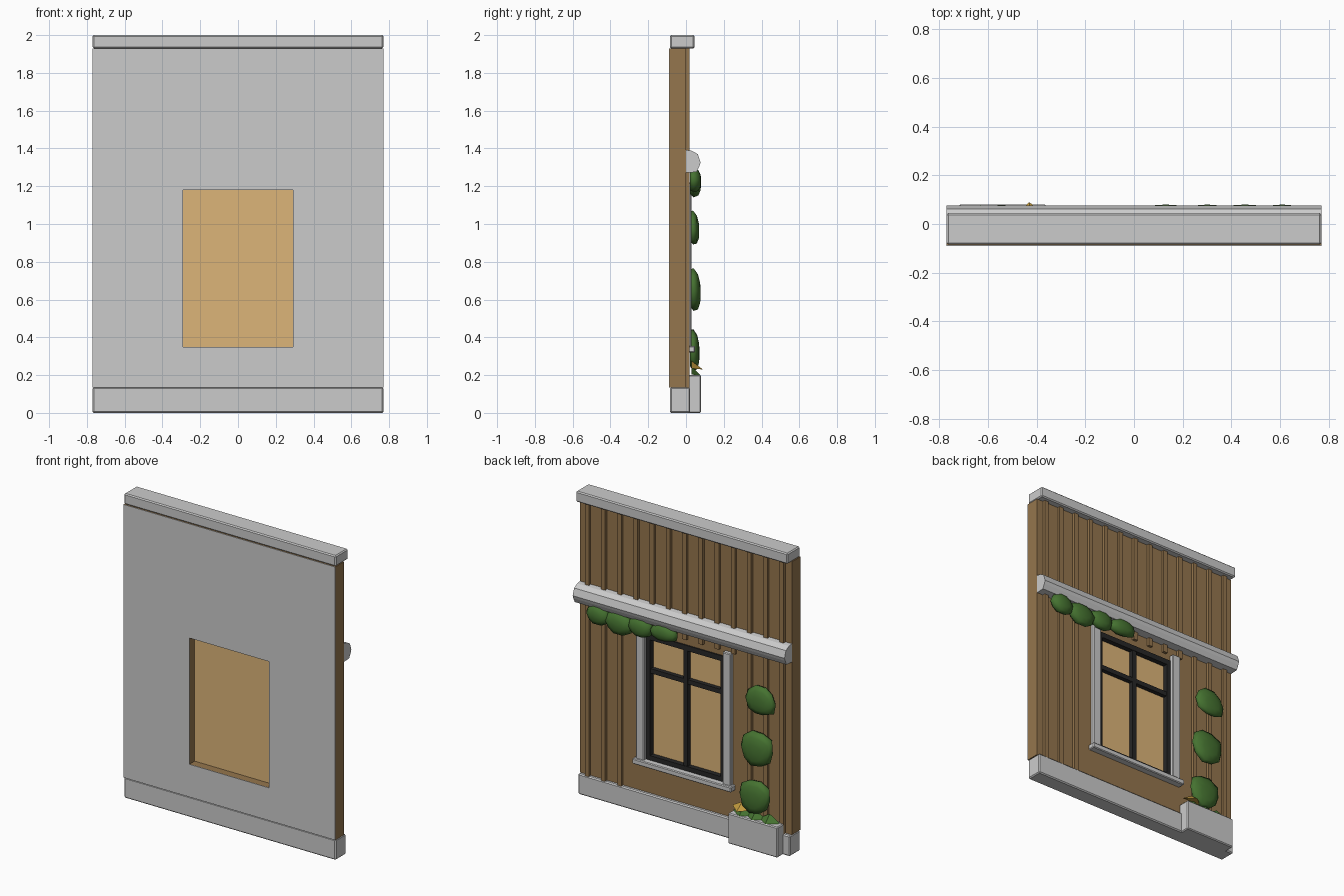
import bpy, bmesh, math, random

if "Cube" in bpy.data.objects:
    bpy.data.objects.remove(bpy.data.objects["Cube"])
random.seed(4)


def mat(name, c):
    m = bpy.data.materials.new(name)
    m.diffuse_color = (*c, 1)
    m.use_nodes = True
    m.node_tree.nodes["Principled BSDF"].inputs["Base Color"].default_value = m.diffuse_color
    return m


WOOD = mat("wood", (0.30, 0.18, 0.075))
GLASS = mat("pane", (0.72, 0.46, 0.19))
DARK = mat("dark_frame", (0.02, 0.02, 0.02))
LEAF = mat("leaf", (0.06, 0.17, 0.03))
GOLD = mat("gold_leaf", (0.55, 0.33, 0.05))


def finish(name, bm, m=None, smooth=False):
    bmesh.ops.recalc_face_normals(bm, faces=bm.faces)
    me = bpy.data.meshes.new(name)
    bm.to_mesh(me)
    bm.free()
    ob = bpy.data.objects.new(name, me)
    bpy.context.collection.objects.link(ob)
    if m:
        me.materials.append(m)
    if smooth:
        me.polygons.foreach_set("use_smooth", [True] * len(me.polygons))
    return ob


def box(name, x, y, z, m=None, bevel=0):
    bm = bmesh.new()
    bmesh.ops.create_cube(bm, size=1)
    for v in bm.verts:
        v.co = [r[0] if c < 0 else r[1] for r, c in zip((x, y, z), v.co)]
    if bevel:
        bmesh.ops.bevel(bm, geom=bm.edges[:], offset=bevel, segments=1, affect='EDGES')
    return finish(name, bm, m)


def plate(name, outer, inner, y0, y1, m=None):
    """Rectangular plate with a rectangular hole; rectangles are half-width, z0, z1."""
    bm = bmesh.new()
    loops = []
    for hw, z0, z1 in (outer, inner):
        for y in (y0, y1):
            loops.append([bm.verts.new((x, y, z)) for x, z in
                          ((-hw, z0), (hw, z0), (hw, z1), (-hw, z1))])
    of, ob, nf, nb = loops
    for a, b in ((of, nf), (ob, nb), (of, ob), (nf, nb)):
        for i in range(4):
            j = (i + 1) % 4
            bm.faces.new((a[i], a[j], b[j], b[i]))
    return finish(name, bm, m)


def clump(name, x, z, w, h, depth=0.055, drop=0.15, m=LEAF):
    """Domed leaf cluster against the back of the wall."""
    bm = bmesh.new()
    n = 10
    jit = [random.uniform(0.88, 1.08) for _ in range(n)]
    rings = []
    for s, d in ((0.85, 0.0), (1.0, 0.35), (0.82, 0.75), (0.45, 0.95)):
        rings.append([bm.verts.new((
            x + w / 2 * s * jit[i] * math.cos(math.tau * i / n),
            0.02 + depth * d,
            z + h / 2 * (s * jit[i] * math.sin(math.tau * i / n) - drop * d)))
            for i in range(n)])
    for a, b in zip(rings, rings[1:]):
        for i in range(n):
            j = (i + 1) % n
            bm.faces.new((a[i], a[j], b[j], b[i]))
    bm.faces.new(rings[0])
    tip = bm.verts.new((x, 0.02 + depth, z - h / 2 * drop))
    for i in range(n):
        bm.faces.new((rings[-1][i], rings[-1][(i + 1) % n], tip))
    return finish(name, bm, m, True)


# Wall with window opening
opening = (0.29, 0.35, 1.18)
plate("plaster_face", (0.77, 0.135, 1.93), opening, -0.09, -0.087)
plate("wood_wall", (0.77, 0.135, 1.93), opening, -0.087, 0.0, WOOD)

# Cap and base trims
box("top_cap", (-0.77, 0.77), (-0.085, 0.045), (1.93, 2.0), bevel=0.007)
box("base_trim", (-0.77, 0.77), (-0.085, 0.022), (0, 0.135), bevel=0.007)

# Vertical battens, shortened over the window
for i in range(13):
    x = -0.708 + i * 0.118
    z0 = 1.22 if abs(x) < 0.4 else 0.13
    box(f"batten_{i}", (x - 0.015, x + 0.015), (-0.002, 0.018), (z0, 1.93), WOOD)

# Window pane, dark frame and bars
box("window_pane", (-0.29, 0.29), (-0.035, -0.025), (0.35, 1.18), GLASS)
plate("window_frame", opening, (0.255, 0.385, 1.145), -0.025, 0.008, DARK)
box("mullion", (-0.015, 0.015), (-0.025, 0.005), (0.38, 1.15), DARK)
box("transom", (-0.26, 0.26), (-0.025, 0.003), (0.925, 0.955), DARK)

# Side casings and sill
for s, n in ((-1, "left"), (1, "right")):
    box(f"casing_{n}", sorted((s * 0.285, s * 0.345)), (-0.002, 0.03),
        (0.35, 1.22), bevel=0.005)
box("window_sill", (-0.36, 0.36), (-0.002, 0.048), (0.32, 0.355), bevel=0.005)

# Rounded canopy ledge
bm = bmesh.new()
prof = [(0, 1.272), (0.055, 1.275), (0.07, 1.305), (0.077, 1.325),
        (0.062, 1.37), (0.03, 1.388), (0, 1.392)]
ends = [[bm.verts.new((x, y, z)) for y, z in prof] for x in (-0.77, 0.77)]
for e in ends:
    bm.faces.new(e)
for i in range(len(prof)):
    j = (i + 1) % len(prof)
    bm.faces.new((ends[0][i], ends[0][j], ends[1][j], ends[1][i]))
finish("canopy_ledge", bm)

# Planter box
box("planter", (-0.72, -0.36), (0.0, 0.08), (0, 0.2), bevel=0.006)

# Hanging ivy under the ledge
for i, (x, z, w, h) in enumerate(((0.61, 1.24, 0.18, 0.14), (0.457, 1.225, 0.21, 0.16),
                                  (0.30, 1.235, 0.19, 0.13), (0.13, 1.245, 0.21, 0.11))):
    clump(f"hanging_ivy_{i}", x, z, w, h, 0.06)

# Climbing ivy above the planter
for i, (x, z, w, h, d) in enumerate(((-0.57, 0.985, 0.23, 0.2, 0.05),
                                     (-0.545, 0.665, 0.25, 0.24, 0.058),
                                     (-0.53, 0.345, 0.24, 0.23, 0.052))):
    clump(f"climbing_ivy_{i}", x, z, w, h, d, 0.25)


# Flat leaves at the planter rim
def leaf(name, x, z, w, h, y1, m):
    bm = bmesh.new()
    p = [(x - w / 2, 0.03, z), (x, y1, z - 0.005), (x + w / 2, 0.03, z), (x, 0.03, z + h)]
    v = [bm.verts.new(c) for c in p]
    for f in ((0, 1, 3), (1, 2, 3), (0, 2, 1), (0, 3, 2)):
        bm.faces.new([v[i] for i in f])
    finish(name, bm, m)


leaf("gold_leaf", -0.43, 0.235, 0.14, 0.04, 0.09, GOLD)
for i, x in enumerate((-0.63, -0.53, -0.44)):
    leaf(f"rim_leaf_{i}", x, 0.203, 0.15, 0.045, 0.078, LEAF)
